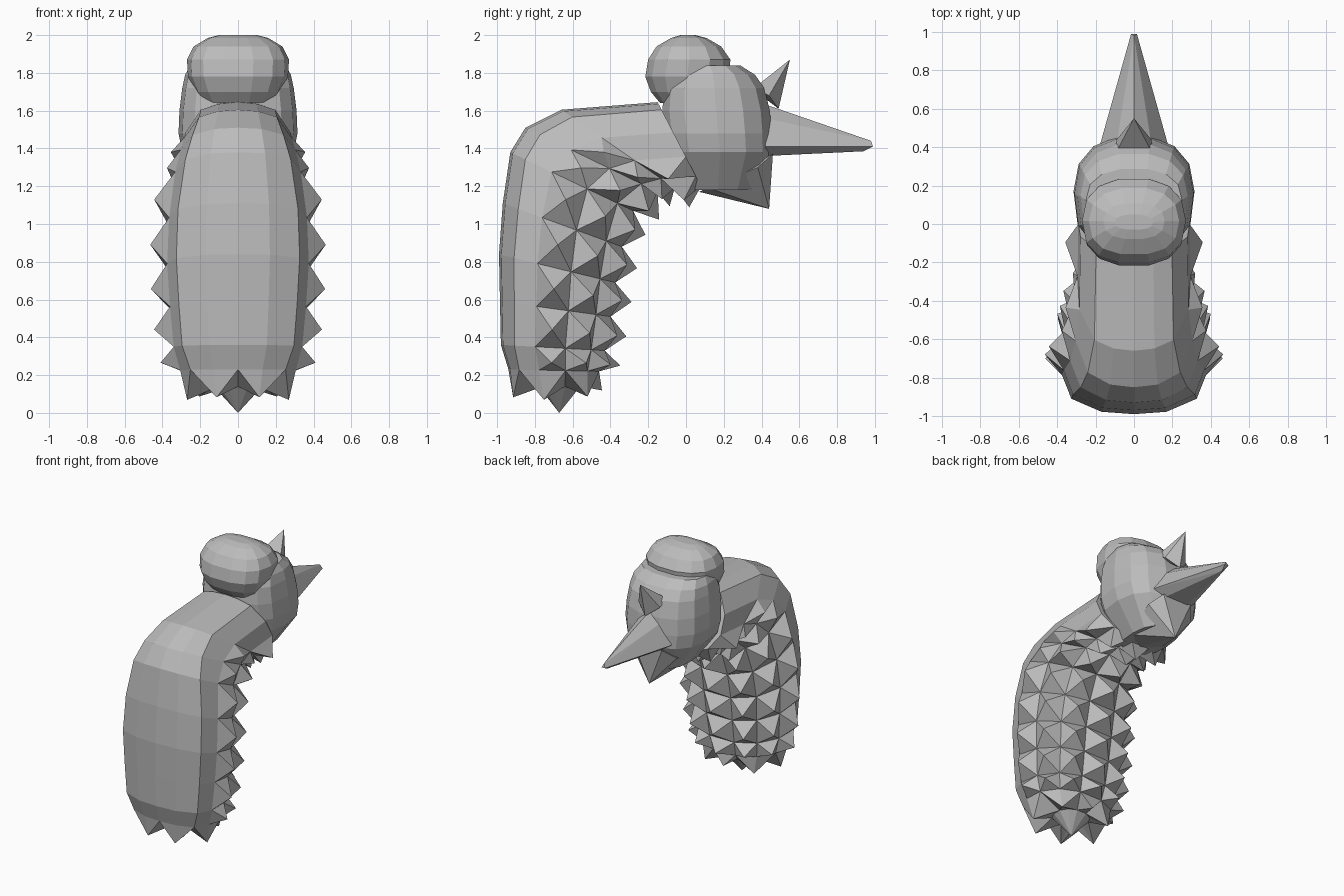
import bpy, bmesh, math
from mathutils import Vector

cube = bpy.data.objects.get("Cube")
if cube:
    bpy.data.objects.remove(cube)

grey = bpy.data.materials.new("plain grey")
grey.use_nodes = True
grey.diffuse_color = (0.5, 0.5, 0.5, 1)
grey.node_tree.nodes["Principled BSDF"].inputs["Base Color"].default_value = (0.5, 0.5, 0.5, 1)


def finish(name, bm):
    bmesh.ops.recalc_face_normals(bm, faces=bm.faces)
    mesh = bpy.data.meshes.new(name)
    bm.to_mesh(mesh)
    bm.free()
    mesh.materials.append(grey)
    obj = bpy.data.objects.new(name, mesh)
    bpy.context.collection.objects.link(obj)


def loft(bm, rings):
    """Skin closed rings of points; returns vertex rings and rows of faces."""
    vs = [[bm.verts.new(p) for p in ring] for ring in rings]
    n = len(vs[0])
    rows = [[bm.faces.new((a[i], a[(i + 1) % n], b[(i + 1) % n], b[i])) for i in range(n)]
            for a, b in zip(vs, vs[1:])]
    return vs, rows


def hull(name, half_points):
    """Faceted solid from points mirrored across x."""
    bm = bmesh.new()
    for x, y, z in half_points:
        for side in ((1, -1) if x else (1,)):
            bm.verts.new((x * side, y, z))
    bmesh.ops.convex_hull(bm, input=bm.verts)
    finish(name, bm)


def squarish(value, power):
    return math.copysign(abs(value) ** power, value)


def stacked(name, levels, power, sides=14):
    """Rounded solid from levels of (z, back y, front y, half width)."""
    bm = bmesh.new()
    rings = []
    for z, back, front, w in levels:
        ring = []
        for i in range(sides):
            a = 2 * math.pi * i / sides
            # The back half is boxier than the front half
            p = power if math.sin(a) < 0 else 0.85
            ring.append((w * squarish(math.cos(a), p),
                         (back + front) / 2 + (front - back) / 2 * squarish(math.sin(a), p), z))
        rings.append(ring)
    vs, _ = loft(bm, rings)
    bm.faces.new(vs[0])
    bm.faces.new(vs[-1])
    finish(name, bm)


# Body: stations of smooth-back (y, z), spiky-side (y, z), half width, roundness
stations = [
    (-0.78, 0.14, -0.56, 0.14, 0.13, 0.5),
    (-0.94, 0.23, -0.46, 0.22, 0.31, 0.3),
    (-0.98, 0.36, -0.43, 0.33, 0.34, 0),
    (-0.985, 0.59, -0.40, 0.51, 0.36, 0),
    (-0.99, 0.84, -0.375, 0.69, 0.375, 0),
    (-0.97, 1.11, -0.34, 0.88, 0.365, 0),
    (-0.93, 1.38, -0.28, 1.07, 0.335, 0.2),
    (-0.85, 1.51, -0.15, 1.17, 0.31, 0.5),
    (-0.66, 1.605, -0.06, 1.19, 0.295, 0.9),
    (-0.15, 1.645, 0.08, 1.20, 0.29, 1),
]
# Half sections: (width fraction, fraction from back to spiky side)
boxy = [(0, 0), (0.45, 0.02), (0.87, 0.13), (1, 0.33), (0.97, 0.62), (0.72, 0.87), (0.3, 1)]
rounded = [(0, 0), (0.35, 0.02), (0.68, 0.09), (0.96, 0.36), (1, 0.65), (0.76, 0.88), (0.3, 1)]
bm = bmesh.new()
rings = []
for by, bz, fy, fz, w, blend in stations:
    back, belly = Vector((0, by, bz)), Vector((0, fy, fz))
    half = [Vector(a).lerp(Vector(b), blend) for a, b in zip(boxy, rounded)]
    outline = list(half) + [Vector((-p.x, p.y)) for p in reversed(half[1:])]
    rings.append([back.lerp(belly, p.y) + Vector((p.x * w, 0, 0)) for p in outline])
vs, rows = loft(bm, rings)
spiky = [bm.faces.new(vs[0])]
bm.faces.new(vs[-1])
for r, row in enumerate(rows[1:], 1):
    first = 3 if r < 8 else 4
    spiky += [f for i, f in enumerate(row) if min(i, 12 - i) >= first]
# The lowest row is merged in pairs to give broad spikes
bottom = rows[0]
spiky.append(bottom[6])
for i in (0, 2, 4, 7, 9, 11):
    spiky += bmesh.ops.dissolve_faces(bm, faces=bottom[i:i + 2])["region"]
bmesh.ops.recalc_face_normals(bm, faces=bm.faces)
bm.normal_update()
# Raise each marked panel into a pyramid; upper side spikes are shallow
for face in spiky:
    size = math.sqrt(face.calc_area())
    normal = face.normal.copy()
    height = face.calc_center_median().z
    limit = 0.15 if normal.z < -0.5 else 0.1 if height < 1.25 else 0.06
    tip = bmesh.ops.poke(bm, faces=[face], offset=0)["verts"][0]
    tip.co += normal * min(limit, size * 0.68)
    tip.co.z = max(tip.co.z, 0.0)
finish("spiky_body", bm)

# Head
stacked("face", [(1.18, -0.04, 0.38, 0.15), (1.38, -0.10, 0.46, 0.295), (1.48, -0.12, 0.46, 0.315),
                 (1.60, -0.13, 0.45, 0.31), (1.72, -0.12, 0.42, 0.295), (1.79, -0.08, 0.37, 0.28),
                 (1.84, -0.04, 0.29, 0.25)], 0.65)
stacked("crown", [(1.64, -0.14, 0.14, 0.19), (1.70, -0.19, 0.19, 0.23), (1.78, -0.22, 0.23, 0.265),
                  (1.87, -0.205, 0.24, 0.27), (1.94, -0.16, 0.19, 0.235),
                  (1.985, -0.08, 0.11, 0.16), (2.0, -0.03, 0.05, 0.10)], 0.8)

# Beak, horn and chin
hull("beak", [(0, 0.40, 1.64), (0.09, 0.42, 1.56), (0.175, 0.42, 1.41), (0.1, 0.42, 1.36),
              (0, 0.98, 1.44), (0.015, 0.99, 1.41), (0, 0.94, 1.385)])
hull("horn", [(0, 0.55, 1.87), (0.1, 0.36, 1.72), (0.09, 0.44, 1.68), (0, 0.49, 1.61), (0, 0.36, 1.71)])
hull("chin", [(0, 0.44, 1.08), (0.19, 0.38, 1.30), (0.12, 0.46, 1.37), (0.14, 0.12, 1.19), (0, 0.07, 1.17)])
